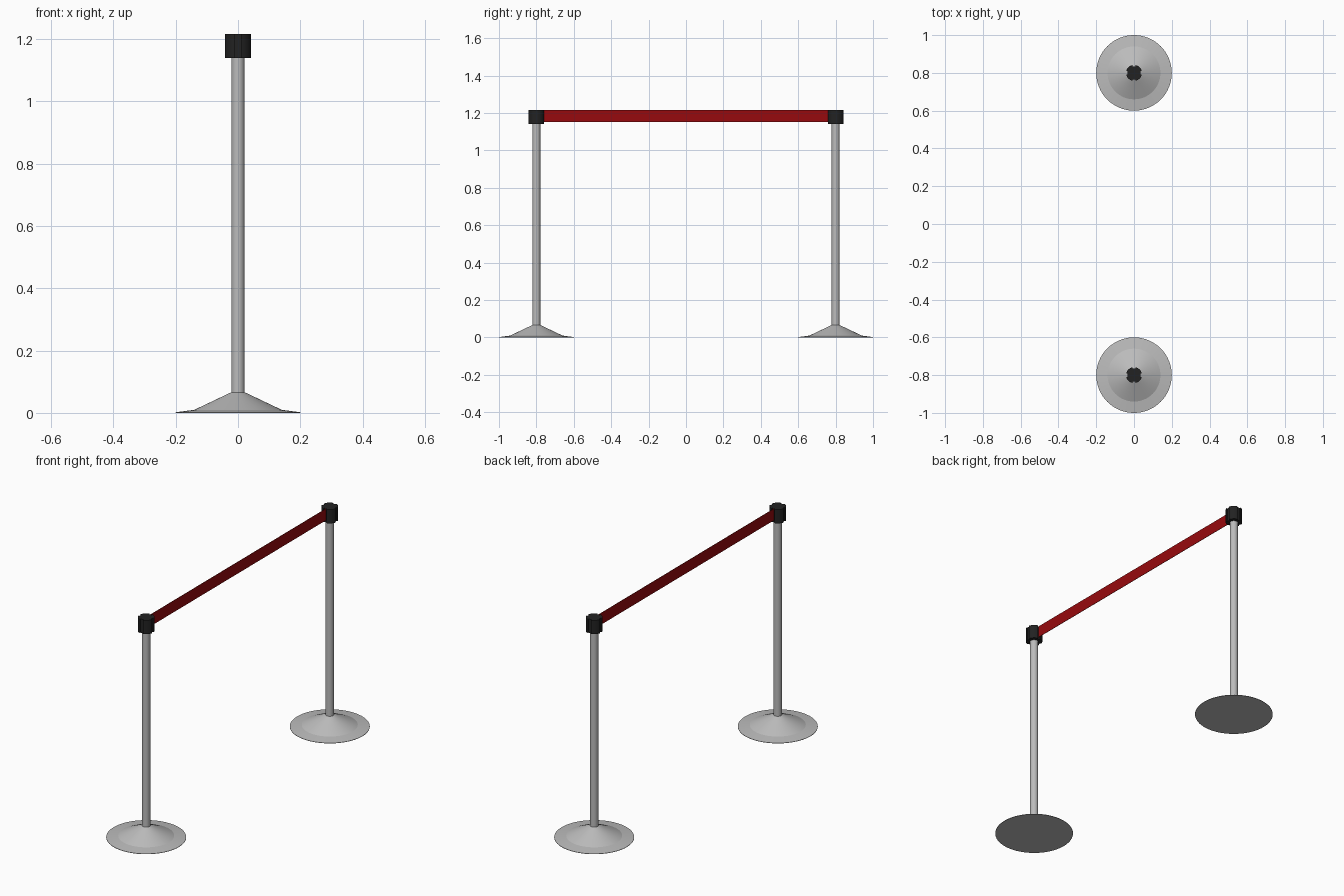
import bpy, bmesh
from math import sin, cos, pi, asin

cube = bpy.data.objects.get("Cube")
if cube:
    bpy.data.objects.remove(cube, do_unlink=True)


def material(name, color):
    m = bpy.data.materials.new(name)
    m.use_nodes = True
    m.diffuse_color = color
    m.node_tree.nodes["Principled BSDF"].inputs["Base Color"].default_value = color
    return m


steel = material("brushed steel", (0.5, 0.5, 0.5, 1))
black = material("black plastic", (0.016, 0.016, 0.016, 1))
red = material("red webbing", (0.31, 0.003, 0.004, 1))


def finish(bm, name, mat, location, smooth=True):
    bmesh.ops.recalc_face_normals(bm, faces=bm.faces)
    mesh = bpy.data.meshes.new(name)
    bm.to_mesh(mesh)
    bm.free()
    mesh.materials.append(mat)
    ob = bpy.data.objects.new(name, mesh)
    ob.location = location
    bpy.context.collection.objects.link(ob)
    if smooth:
        bpy.ops.object.select_all(action='DESELECT')
        ob.select_set(True)
        bpy.context.view_layer.objects.active = ob
        bpy.ops.object.shade_smooth_by_angle(angle=0.25)
    return ob


def lathe(name, profile, mat, location, sides=64):
    """Closed solid of revolution from (radius, height) points."""
    bm = bmesh.new()
    rings = [[bm.verts.new((r * cos(2 * pi * i / sides), r * sin(2 * pi * i / sides), z))
              for i in range(sides)] for r, z in profile]
    for a, b in zip(rings, rings[1:]):
        for i in range(sides):
            j = (i + 1) % sides
            bm.faces.new((a[i], a[j], b[j], b[i]))
    bm.faces.new(rings[0])
    bm.faces.new(rings[-1])
    return finish(bm, name, mat, location)


def slotted_cap(name, location, radius=0.042, height=0.076, half_slot=0.009, depth=0.007):
    """Round cap with a vertical belt slot on each of its four sides."""
    bm = bmesh.new()
    edge = asin(half_slot / radius)
    outline = []
    for q in range(4):
        t = q * pi / 2
        for side in (-1, 1):
            x, y = radius - depth, side * half_slot
            outline.append((x * cos(t) - y * sin(t), x * sin(t) + y * cos(t)))
        for k in range(11):
            a = t + edge + (pi / 2 - 2 * edge) * k / 10
            outline.append((radius * cos(a), radius * sin(a)))
    face = bm.faces.new([bm.verts.new((x, y, 0)) for x, y in outline])
    ext = bmesh.ops.extrude_face_region(bm, geom=[face])
    top = [v for v in ext["geom"] if isinstance(v, bmesh.types.BMVert)]
    bmesh.ops.translate(bm, verts=top, vec=(0, 0, height))
    return finish(bm, name, black, location)


# Two identical posts, front and back
for label, y in (("front", -0.8), ("back", 0.8)):
    spot = (0, y, 0)
    lathe(label + "_base", [(0.2, 0), (0.2, 0.002), (0.14, 0.01), (0.022, 0.066)], steel, spot)
    lathe(label + "_pole", [(0.021, 0.05), (0.021, 1.15)], steel, spot, 32)
    slotted_cap(label + "_cap", (0, y, 1.14))

# Flat belt stretched between the caps
bm = bmesh.new()
bmesh.ops.create_cube(bm, size=1)
bmesh.ops.scale(bm, verts=bm.verts, vec=(0.002, 1.54, 0.064))
finish(bm, "belt", red, (0, 0, 1.183), smooth=False)
